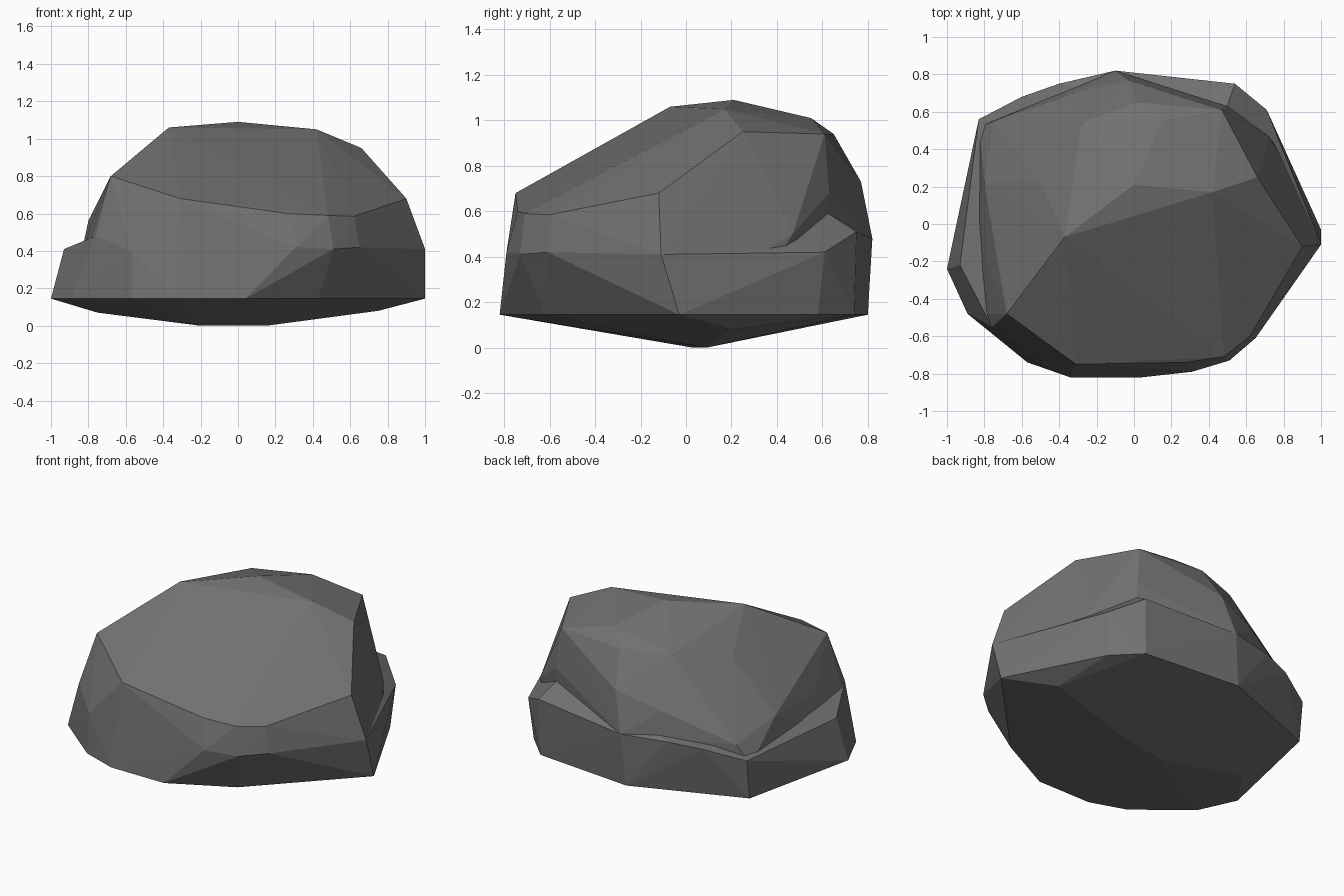
import bpy, bmesh


def hull(name, points):
    """Faceted stone mass: the convex hull of a few corner points."""
    bm = bmesh.new()
    for p in points:
        bm.verts.new(p)
    res = bmesh.ops.convex_hull(bm, input=bm.verts[:])
    loose = list({v for v in res["geom_interior"] + res["geom_unused"]
                  if isinstance(v, bmesh.types.BMVert)})
    if loose:
        bmesh.ops.delete(bm, geom=loose, context='VERTS')
    bmesh.ops.recalc_face_normals(bm, faces=bm.faces[:])
    me = bpy.data.meshes.new(name)
    bm.to_mesh(me)
    bm.free()
    ob = bpy.data.objects.new(name, me)
    bpy.context.collection.objects.link(ob)
    return ob


# Front and right flank, shared by both masses so they run flush
front = [
    (-0.34, -0.82, 0.145), (0.04, -0.82, 0.145), (0.43, -0.62, 0.145),
    (1.0, -0.03, 0.145), (-0.57, -0.74, 0.145), (-0.89, -0.48, 0.145),
    (0.31, -0.79, 0.42), (0.51, -0.73, 0.41), (0.65, -0.61, 0.42),
    (1.0, -0.11, 0.41), (-0.76, -0.55, 0.48), (-0.57, -0.72, 0.40),
    (0.84, 0.30, 0.235), (0.80, 0.34, 0.42), (-0.10, 0.82, 0.48),
    (-0.13, 0.80, 0.145), (-0.83, 0.53, 0.145), (-0.83, 0.52, 0.36),
]
# Keel underneath, remaining base ring and the ledge round the back
lower = [
    (-0.20, 0.03, 0.0), (0.15, 0.09, 0.0), (-0.75, 0.10, 0.07), (0.75, 0.20, 0.08),
    (0.69, 0.58, 0.145), (0.53, 0.74, 0.145),
    (-1.0, -0.24, 0.145), (0.71, 0.61, 0.42), (0.54, 0.75, 0.51),
    (-0.40, 0.75, 0.48), (-0.60, 0.68, 0.46), (-0.83, 0.56, 0.40),
    (-0.93, -0.22, 0.41), (0.48, 0.58, 0.62), (-0.74, 0.0, 0.48),
]
# Crown: big sloping front face, ridge and steep back
upper = [
    (-0.31, -0.75, 0.68), (0.27, -0.74, 0.60), (0.48, -0.71, 0.59),
    (0.62, -0.60, 0.585), (0.90, -0.12, 0.68), (0.76, 0.08, 0.82),
    (0.66, 0.25, 0.95), (0.42, 0.17, 1.05), (-0.37, -0.07, 1.06),
    (0.0, 0.21, 1.09), (-0.28, 0.25, 1.0), (-0.28, 0.54, 0.94),
    (0.15, 0.55, 1.01), (0.02, 0.65, 0.94), (0.47, 0.61, 0.94),
    (-0.68, -0.48, 0.80), (-0.50, 0.23, 0.87), (-0.79, -0.19, 0.53),
    (-0.80, 0.22, 0.56), (-0.75, 0.55, 0.48), (-0.32, 0.70, 0.64),
    (-0.03, 0.77, 0.73), (0.50, 0.63, 0.68), (0.72, 0.47, 0.50),
    (0.50, 0.60, 0.30),
]
rock = hull("boulder", front + lower)
crown = hull("boulder_crown", front + upper)

# Fuse both masses into one stone
mod = rock.modifiers.new("fuse", 'BOOLEAN')
mod.operation = 'UNION'
mod.solver = 'EXACT'
mod.object = crown
bpy.context.view_layer.objects.active = rock
rock.select_set(True)
bpy.ops.object.modifier_apply(modifier="fuse")
bpy.data.objects.remove(crown, do_unlink=True)

# Dark grey stone
stone = bpy.data.materials.new("dark_stone")
stone.diffuse_color = (0.165, 0.165, 0.165, 1.0)
rock.data.materials.clear()
rock.data.materials.append(stone)
for f in rock.data.polygons:
    f.material_index = 0
